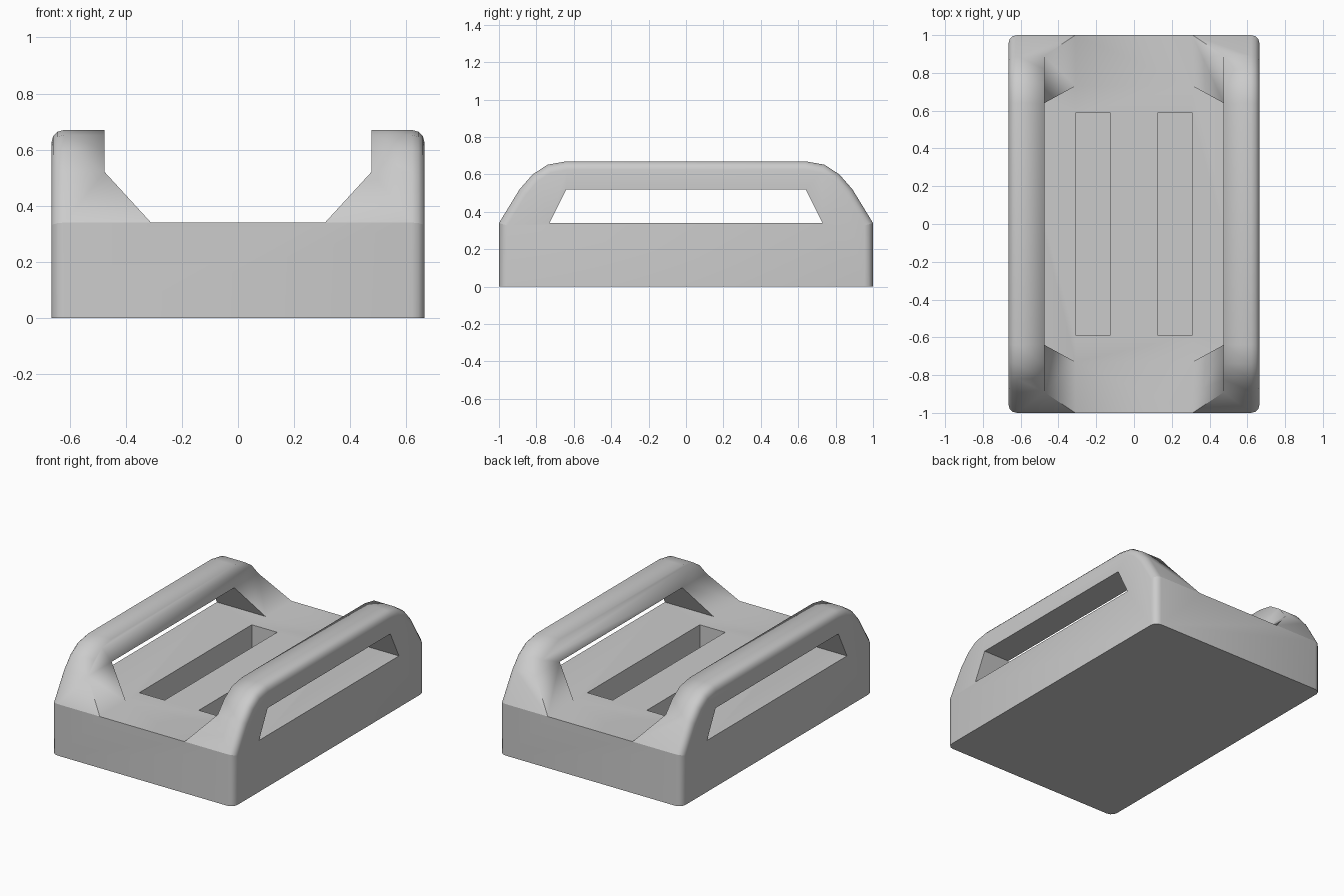
import bpy, bmesh, math
from mathutils import Vector

if "Cube" in bpy.data.objects:
    bpy.data.objects.remove(bpy.data.objects["Cube"])

W, FLOOR, SILL, TOP = 0.665, 0.34, 0.52, 0.67   # half width and key heights
INNER, TOE = 0.475, 0.31                        # inner handle face, foot of gusset


def prism(name, pts, axis, half):
    """Extrude a closed profile along 'X' (points y,z) or 'Y' (points x,z)."""
    place = (lambda a, b, s: (s, a, b)) if axis == 'X' else (lambda a, b, s: (a, s, b))
    bm = bmesh.new()
    rings = [[bm.verts.new(place(a, b, s)) for a, b in pts] for s in (-half, half)]
    n = len(pts)
    for ring in rings:
        bm.faces.new(ring)
    for i in range(n):
        j = (i + 1) % n
        bm.faces.new((rings[0][i], rings[0][j], rings[1][j], rings[1][i]))
    bmesh.ops.recalc_face_normals(bm, faces=bm.faces)
    me = bpy.data.meshes.new(name)
    bm.to_mesh(me)
    bm.free()
    ob = bpy.data.objects.new(name, me)
    bpy.context.collection.objects.link(ob)
    return ob


def mirrored(half):
    return half + [(-a, b) for a, b in reversed(half)]


def cut(target, cutter):
    cutter.hide_render = True
    mod = target.modifiers.new("cut", 'BOOLEAN')
    mod.operation, mod.solver, mod.object = 'DIFFERENCE', 'EXACT', cutter
    bpy.context.view_layer.objects.active = target
    bpy.ops.object.modifier_apply(modifier=mod.name)
    bpy.data.objects.remove(cutter)


# Solid body from the side silhouette
arch = [(1, 0), (1, FLOOR), (0.89, SILL), (0.82, 0.6), (0.74, 0.652), (0.64, TOP)]
body = prism("handled_tray", mirrored(arch), 'X', W)

# Round the outer rims and upright corners, leaving the base edge sharp
bm = bmesh.new()
bm.from_mesh(body.data)
rims = [e for e in bm.edges
        if abs(e.verts[0].co.x - e.verts[1].co.x) < 1e-4
        and max(v.co.z for v in e.verts) > 0.01]
bmesh.ops.bevel(bm, geom=rims, offset=0.045, offset_type='OFFSET', segments=3,
                profile=0.5, affect='EDGES', clamp_overlap=True)
bm.to_mesh(body.data)
bm.free()

# Central channel with sloping gussets at the handle feet
cut(body, prism("channel_cutter",
                mirrored([(TOE, FLOOR), (INNER, SILL), (INNER, 0.9)]), 'Y', 1.2))

# Openings below both handles
cut(body, prism("window_cutter", mirrored([(0.73, FLOOR), (0.64, SILL)]), 'X', 1.0))

# Two long recesses in the floor
for side in (-1, 1):
    a, b = side * 0.125, side * 0.31
    cut(body, prism("recess_cutter", [(a, 0.17), (b, 0.17), (b, 0.45), (a, 0.45)],
                    'Y', 0.587))

# Soft shading on the handles, crisp elsewhere
bpy.ops.object.select_all(action='DESELECT')
body.select_set(True)
bpy.context.view_layer.objects.active = body
bpy.ops.object.shade_smooth_by_angle(angle=math.radians(60))
verts = body.data.vertices
for e in body.data.edges:
    p, q = (verts[i].co for i in e.vertices)
    on_inner = all(abs(abs(c.x) - INNER) < 0.01 and c.z > SILL - 0.01 for c in (p, q))
    on_front = all(abs(abs(c.y) - 1) < 0.05 and abs(c.z - FLOOR) < 0.02 for c in (p, q))
    if on_inner and max(p.z, q.z) > SILL + 0.02:
        e.use_edge_sharp = False
    if on_front and abs(p.x - q.x) > 0.005:
        e.use_edge_sharp = True
